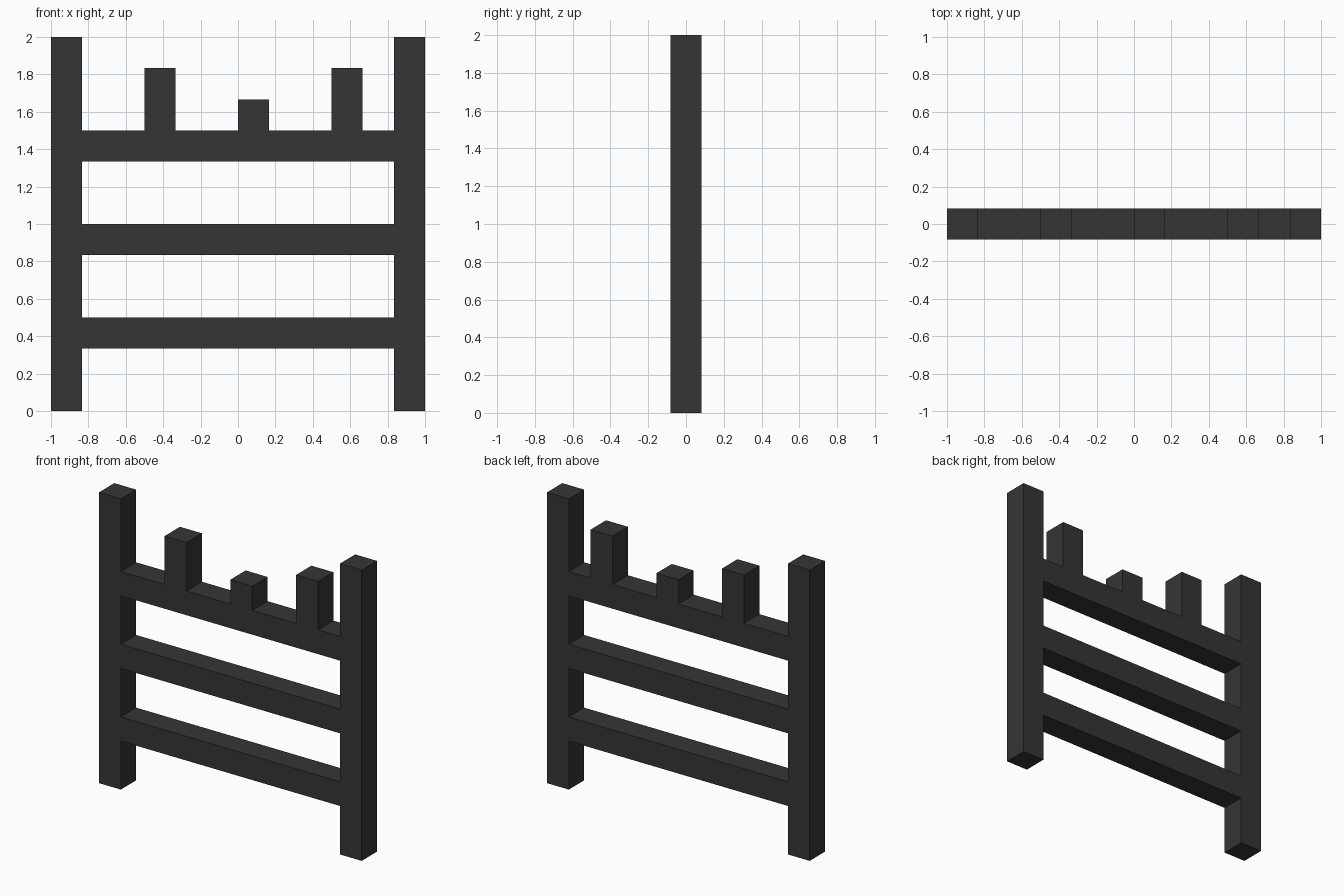
import bpy

if "Cube" in bpy.data.objects:
    bpy.data.objects.remove(bpy.data.objects["Cube"])

U = 1 / 6  # bar thickness

mat = bpy.data.materials.new("charcoal")
mat.diffuse_color = (0.036, 0.036, 0.036, 1)
mat.use_nodes = True
mat.node_tree.nodes["Principled BSDF"].inputs["Base Color"].default_value = mat.diffuse_color


def box(name, x0, x1, z0, z1):
    bpy.ops.mesh.primitive_cube_add(size=1, location=((x0 + x1) / 2, 0, (z0 + z1) / 2))
    ob = bpy.context.object
    ob.name = name
    ob.scale = (x1 - x0, U, z1 - z0)
    bpy.ops.object.transform_apply(location=False, rotation=False, scale=True)
    ob.data.materials.append(mat)


# Side posts
box("left_post", -1, -1 + U, 0, 2)
box("right_post", 1 - U, 1, 0, 2)

# Horizontal rails between the posts
for name, top in (("lower_rail", 0.5), ("middle_rail", 1.0), ("upper_rail", 1.5)):
    box(name, -1 + U, 1 - U, top - U, top)

# Short pegs standing on the upper rail
for name, x, h in (("left_peg", -0.5, 2), ("centre_peg", 0, 1), ("right_peg", 0.5, 2)):
    box(name, x, x + U, 1.5, 1.5 + h * U)
